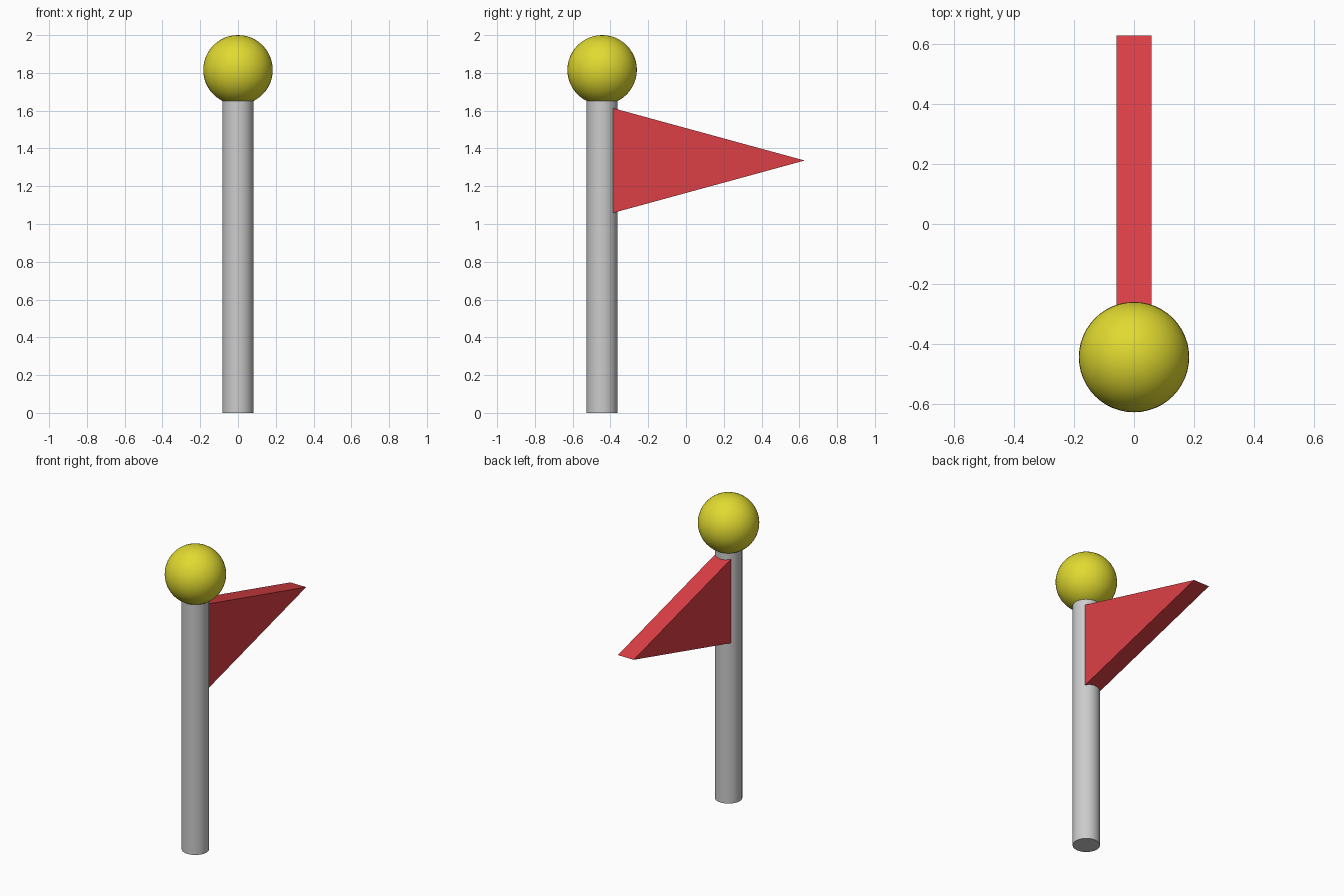
import bpy, bmesh
from math import radians

if "Cube" in bpy.data.objects:
    bpy.data.objects.remove(bpy.data.objects["Cube"])

POLE_Y = -0.444


def finish(obj, name, color=None, smooth=True):
    obj.name = name
    if color:
        mat = bpy.data.materials.new(name + "_color")
        mat.diffuse_color = color
        mat.use_nodes = True
        mat.node_tree.nodes["Principled BSDF"].inputs["Base Color"].default_value = mat.diffuse_color
        obj.data.materials.append(mat)
    if smooth:
        bpy.ops.object.shade_smooth_by_angle(angle=radians(40))


# Pole, ending just inside the ball
top = 1.68
bpy.ops.mesh.primitive_cylinder_add(vertices=48, radius=0.082, depth=top,
                                    location=(0, POLE_Y, top / 2))
finish(bpy.context.object, "pole")

# Ball on top
bpy.ops.mesh.primitive_uv_sphere_add(segments=48, ring_count=24, radius=0.184,
                                     location=(0, POLE_Y, 1.816))
finish(bpy.context.object, "ball", (0.75, 0.7, 0.03, 1))

# Triangular pennant: side profile (y, z) extruded through its thickness
half = 0.058
profile = [(POLE_Y, 1.043), (0.628, 1.336), (POLE_Y, 1.629)]
bm = bmesh.new()
face = bm.faces.new([bm.verts.new((-half, y, z)) for y, z in profile])
new = bmesh.ops.extrude_face_region(bm, geom=[face])["geom"]
bmesh.ops.translate(bm, vec=(2 * half, 0, 0),
                    verts=[v for v in new if isinstance(v, bmesh.types.BMVert)])
bmesh.ops.recalc_face_normals(bm, faces=bm.faces)
mesh = bpy.data.meshes.new("flag")
bm.to_mesh(mesh)
bm.free()
flag = bpy.data.objects.new("flag", mesh)
bpy.context.collection.objects.link(flag)
finish(flag, "flag", (0.72, 0.05, 0.06, 1), smooth=False)
